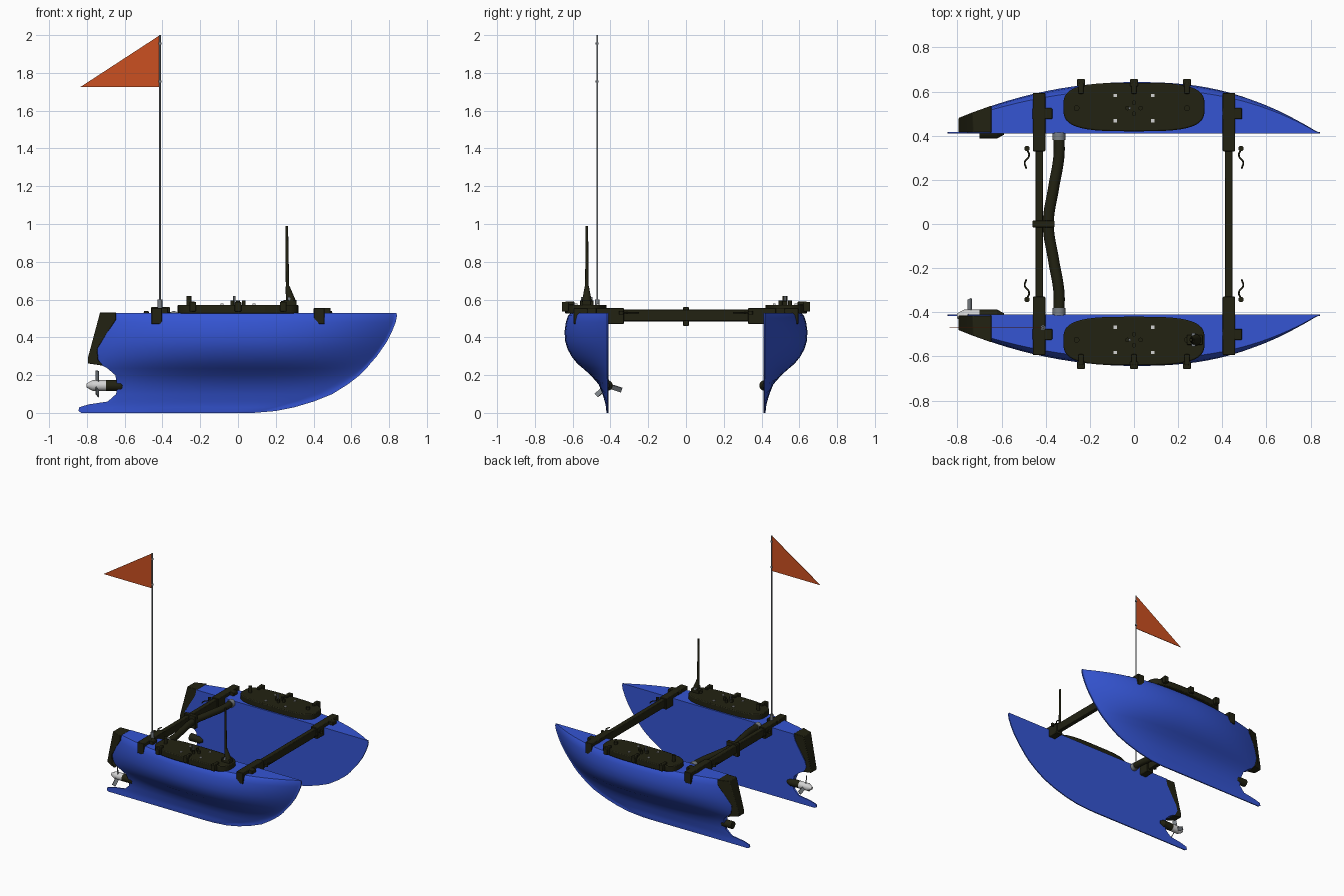
import bpy, bmesh, math
from mathutils import Vector, Matrix

if "Cube" in bpy.data.objects:
    bpy.data.objects.remove(bpy.data.objects["Cube"], do_unlink=True)


def material(name, r, g, b):
    m = bpy.data.materials.new(name)
    m.use_nodes = True
    m.diffuse_color = (r, g, b, 1)
    m.node_tree.nodes["Principled BSDF"].inputs["Base Color"].default_value = (r, g, b, 1)
    return m


BLUE = material("hull blue", 0.035, 0.09, 0.65)
BLACK = material("olive black", 0.016, 0.016, 0.006)
GREY = material("metal grey", 0.2, 0.22, 0.24)
WHITE = material("light grey", 0.65, 0.65, 0.65)
ORANGE = material("flag orange", 0.6, 0.08, 0.015)


def finish(name, bm, mat, bevel=0):
    bmesh.ops.recalc_face_normals(bm, faces=bm.faces)
    me = bpy.data.meshes.new(name)
    bm.to_mesh(me)
    bm.free()
    ob = bpy.data.objects.new(name, me)
    bpy.context.collection.objects.link(ob)
    me.materials.append(mat)
    bpy.ops.object.select_all(action='DESELECT')
    ob.select_set(True)
    bpy.context.view_layer.objects.active = ob
    bpy.ops.object.shade_smooth_by_angle(angle=math.radians(40))
    if bevel:
        mod = ob.modifiers.new("Bevel", 'BEVEL')
        mod.width, mod.segments = bevel, 2
    return ob


def box(name, center, size, mat, bevel=0.004, rot=None):
    bm = bmesh.new()
    bmesh.ops.create_cube(bm, size=1)
    bm.transform(Matrix.Translation(center) @ (rot or Matrix()) @ Matrix.Diagonal((*size, 1)))
    return finish(name, bm, mat, bevel)


def rod(name, a, b, r1, mat, r2=None, sides=20):
    a, b = Vector(a), Vector(b)
    bm = bmesh.new()
    bmesh.ops.create_cone(bm, cap_ends=True, segments=sides, radius1=r1,
                          radius2=r1 if r2 is None else r2, depth=(b - a).length)
    turn = (b - a).to_track_quat('Z', 'Y').to_matrix().to_4x4()
    bm.transform(Matrix.Translation((a + b) / 2) @ turn)
    return finish(name, bm, mat)


def prism(name, lower, upper, mat, bevel=0):
    bm = bmesh.new()
    lo = [bm.verts.new(p) for p in lower]
    hi = [bm.verts.new(p) for p in upper]
    bm.faces.new(lo)
    bm.faces.new(hi)
    n = len(lo)
    for i in range(n):
        k = (i + 1) % n
        bm.faces.new((lo[i], lo[k], hi[k], hi[i]))
    return finish(name, bm, mat, bevel)


def tube(name, points, radius, mat):
    cu = bpy.data.curves.new(name, 'CURVE')
    cu.dimensions = '3D'
    cu.bevel_depth, cu.bevel_resolution, cu.use_fill_caps = radius, 4, True
    sp = cu.splines.new('BEZIER')
    sp.bezier_points.add(len(points) - 1)
    for bp, p in zip(sp.bezier_points, points):
        bp.co = p
        bp.handle_left_type = bp.handle_right_type = 'AUTO'
    ob = bpy.data.objects.new(name, cu)
    bpy.context.collection.objects.link(ob)
    cu.materials.append(mat)
    return ob


# Hull waterlines: height, stern x, bow x, greatest width
LINES = [(0, -.83, .08, .01), (.01, -.845, .2, .012), (.03, -.84, .3, .014),
         (.045, -.79, .35, .016), (.06, -.69, .4, .02), (.1, -.645, .5, .032),
         (.15, -.64, .58, .052), (.2, -.65, .645, .095), (.235, -.69, .68, .135),
         (.26, -.735, .7, .165), (.3, -.755, .735, .197), (.34, -.745, .763, .218),
         (.38, -.72, .79, .23), (.43, -.69, .815, .233), (.48, -.66, .835, .226),
         (.515, -.65, .842, .214), (.53, -.65, .838, .2)]
INNER, STEPS = 0.41, 40


def fullness(x, bow=0.84):
    return 1 - (x / bow) ** 2.5 if x > 0 else 1 - (x / .95) ** 2


def hull(name, s):
    bm = bmesh.new()
    grid = []
    for z, stern, bow, width in LINES:
        row = []
        for j in range(STEPS + 1):
            x = stern + (bow - stern) * math.sin(j / STEPS * math.pi / 2)
            y = INNER + max(.008, width * fullness(x, bow))
            row.append((bm.verts.new((x, s * y, z)), bm.verts.new((x, s * INNER, z))))
        grid.append(row)
    for lo, hi in zip(grid, grid[1:]):
        for j in range(STEPS):
            for k in (0, 1):
                bm.faces.new((lo[j][k], lo[j + 1][k], hi[j + 1][k], hi[j][k]))
        for j in (0, STEPS):
            bm.faces.new((lo[j][0], lo[j][1], hi[j][1], hi[j][0]))
    for row in (grid[0], grid[-1]):
        for j in range(STEPS):
            bm.faces.new((row[j][0], row[j + 1][0], row[j + 1][1], row[j][1]))
    return finish(name, bm, BLUE)


for s, side in ((-1, "front"), (1, "rear")):
    hull(side + "_hull", s)

    # Stern cap following the taper of the hull
    cap = [(-.645, .532), (-.645, .495), (-.745, .34), (-.74, .28), (-.715, .25),
           (-.795, .262), (-.795, .29), (-.73, .532)]
    prism(side + "_stern_cap", [(x, s * (INNER + .004), z) for x, z in cap],
          [(x, s * (INNER + .235 * fullness(x)), z) for x, z in cap], BLACK, .004)

    # Deck hatch with rounded ends, clamps, knobs and screws
    rim = []
    for i in range(48):
        c, d = math.cos(i * math.tau / 48), math.sin(i * math.tau / 48)
        rim.append((math.copysign(abs(c) ** .6, c) * .32,
                    s * (.53 + math.copysign(abs(d) ** .6, d) * .11)))
    prism(side + "_hatch", [(x, y, .525) for x, y in rim],
          [(x, y, .572) for x, y in rim], BLACK, .006)
    for i, x in enumerate((-.24, 0, .24)):
        box(f"{side}_hatch_clamp_{i}", (x, s * .64, .562), (.035, .035, .05), BLACK)
        box(f"{side}_hatch_latch_{i}", (x, s * .615, .58), (.022, .05, .018), BLACK)
    for i, x in enumerate((-.26, .24)):
        rod(f"{side}_knob_{i}", (x, s * .525, .57), (x, s * .525, .62 if i == 0 else .592), .013, BLACK)
    for i in (-1, 1):
        rod(f"{side}_center_knob_x{i}", (i * .03, s * .525, .57), (i * .03, s * .525, .595), .01, BLACK)
        rod(f"{side}_center_knob_y{i}", (0, s * .525 + i * .025, .57), (0, s * .525 + i * .025, .595), .01, BLACK)
        for j in (-1, 1):
            box(f"{side}_screw_{i}_{j}", (i * .085, s * (.525 + j * .057), .574), (.014, .014, .008), WHITE, 0)
    rod(side + "_center_post", (-.02, s * .525, .57), (-.02, s * .525, .62), .006, GREY)

    # Thruster motor under the stern
    y = s * (INNER + .006)
    rod(side + "_motor", (-.7, y, .145), (-.62, y, .145), .028, BLACK)
    rod(side + "_motor_nose", (-.62, y, .145), (-.59, y, .145), .028, BLACK, .012)

    # Beam sleeves and tie cords
    for x, end in ((-.43, "stern"), (.43, "bow")):
        box(f"{side}_{end}_sleeve", (x, s * .462, .513), (.056, .265, .086), BLACK)
        cx = .485 * math.copysign(1, x)
        tube(f"{side}_{end}_cord", [(cx, s * .34, .53), (cx * .98, s * .31, .53),
             (cx * 1.02, s * .28, .53), (cx * 1.005, s * .25, .53)], .004, BLACK)
        rod(f"{side}_{end}_cord_knob", (cx, s * .342, .52), (cx, s * .342, .54), .012, BLACK)
        box(f"{side}_{end}_deck_pad", (x + .015, s * .5, .54), (.09, .05, .03), BLACK)
    rod(side + "_hose_collar", (-.34, s * .38, .51), (-.34, s * .415, .51), .029, GREY)

# Propeller on the front hull
py = -(INNER + .006)
rod("propeller_hub", (-.7, py, .145), (-.77, py, .145), .028, WHITE)
rod("propeller_tip", (-.77, py, .145), (-.803, py, .145), .028, WHITE, .01)
for i in range(3):
    turn = Matrix.Rotation(math.radians(12 + i * 120), 4, 'X')
    spot = Vector((-.745, py, .145)) + turn @ Vector((0, 0, .047))
    box(f"propeller_blade_{i}", spot, (.006, .028, .065), GREY, 0,
        turn @ Matrix.Rotation(.6, 4, 'Z'))

# Cross beams, curved cable hose and its centre clamp
for x, end in ((-.43, "stern"), (.43, "bow")):
    box(end + "_cross_beam", (x, 0, .517), (.034, .7, .062), BLACK)
tube("cable_hose", [(-.34, -.4, .51), (-.34, -.31, .51), (-.365, -.16, .51), (-.388, 0, .51),
                    (-.365, .16, .51), (-.34, .31, .51), (-.34, .4, .51)], .025, BLACK)
box("hose_clamp", (-.41, 0, .51), (.1, .03, .1), BLACK)

# Antenna on the front hull
box("antenna_base", (.275, -.525, .583), (.07, .045, .03), BLACK)
rod("antenna_hinge", (.28, -.525, .59), (.262, -.525, .67), .026, BLACK, .011)
rod("antenna_rod", (.262, -.525, .66), (.258, -.525, .99), .009, BLACK, .007)
rod("antenna_pin", (.27, -.555, .605), (.27, -.495, .605), .009, GREY)

# Flag mast and pennant
mx, my = -.413, -.47
rod("mast_socket", (mx, my, .53), (mx, my, .6), .012, GREY)
rod("mast", (mx, my, .58), (mx, my, 2), .005, GREY, sides=12)
for i, z in enumerate((1.755, 1.955)):
    rod(f"flag_tie_{i}", (mx, my, z - .006), (mx, my, z + .006), .008, GREY)
pennant = [(mx, 2), (mx, 1.725), (-.835, 1.725)]
prism("pennant", [(x, my - .002, z) for x, z in pennant],
      [(x, my + .002, z) for x, z in pennant], ORANGE)
